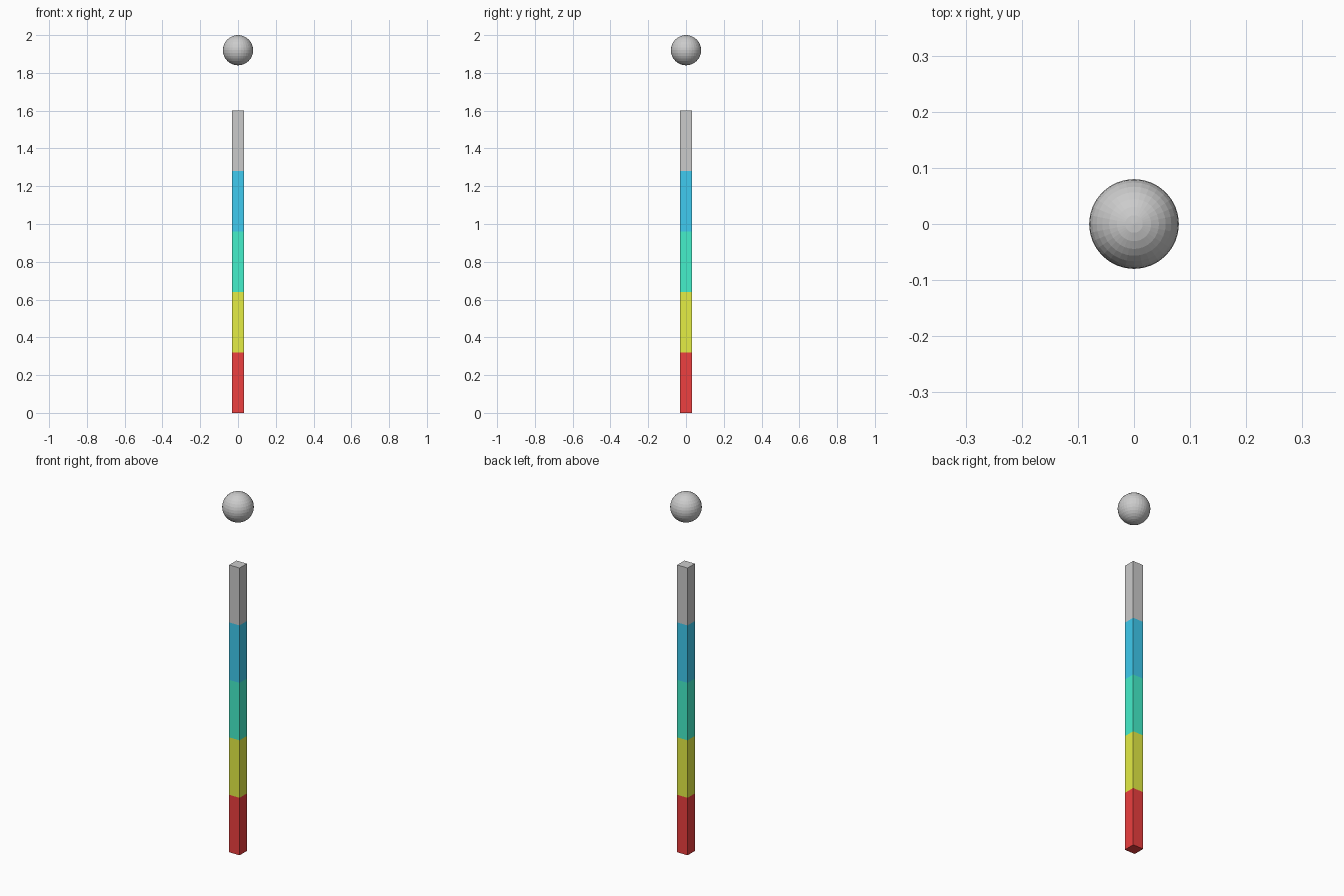
import bpy

if "Cube" in bpy.data.objects:
    bpy.data.objects.remove(bpy.data.objects["Cube"])

SEG = 0.32      # height of one segment
WIDTH = 0.064   # side of the square post


def paint(obj, name, rgb):
    mat = bpy.data.materials.new(name)
    mat.diffuse_color = (*rgb, 1.0)
    mat.use_nodes = True
    mat.node_tree.nodes["Principled BSDF"].inputs["Base Color"].default_value = mat.diffuse_color
    obj.data.materials.append(mat)


# Stacked post segments, bottom to top; the top one stays grey
segments = [
    ("red", (0.85, 0.05, 0.05)),
    ("yellow", (0.78, 0.85, 0.06)),
    ("green", (0.06, 0.87, 0.60)),
    ("blue", (0.05, 0.60, 0.87)),
    ("grey", None),
]
for i, (name, rgb) in enumerate(segments):
    bpy.ops.mesh.primitive_cube_add(size=1, location=(0, 0, (i + 0.5) * SEG))
    box = bpy.context.object
    box.name = f"{name}_segment"
    box.scale = (WIDTH, WIDTH, SEG)
    bpy.ops.object.transform_apply(location=False, rotation=False, scale=True)
    if rgb:
        paint(box, f"{name}_paint", rgb)

# Faceted ball floating above the post
bpy.ops.mesh.primitive_uv_sphere_add(segments=32, ring_count=16, radius=0.08,
                                     location=(0, 0, 6 * SEG))
bpy.context.object.name = "floating_ball"
